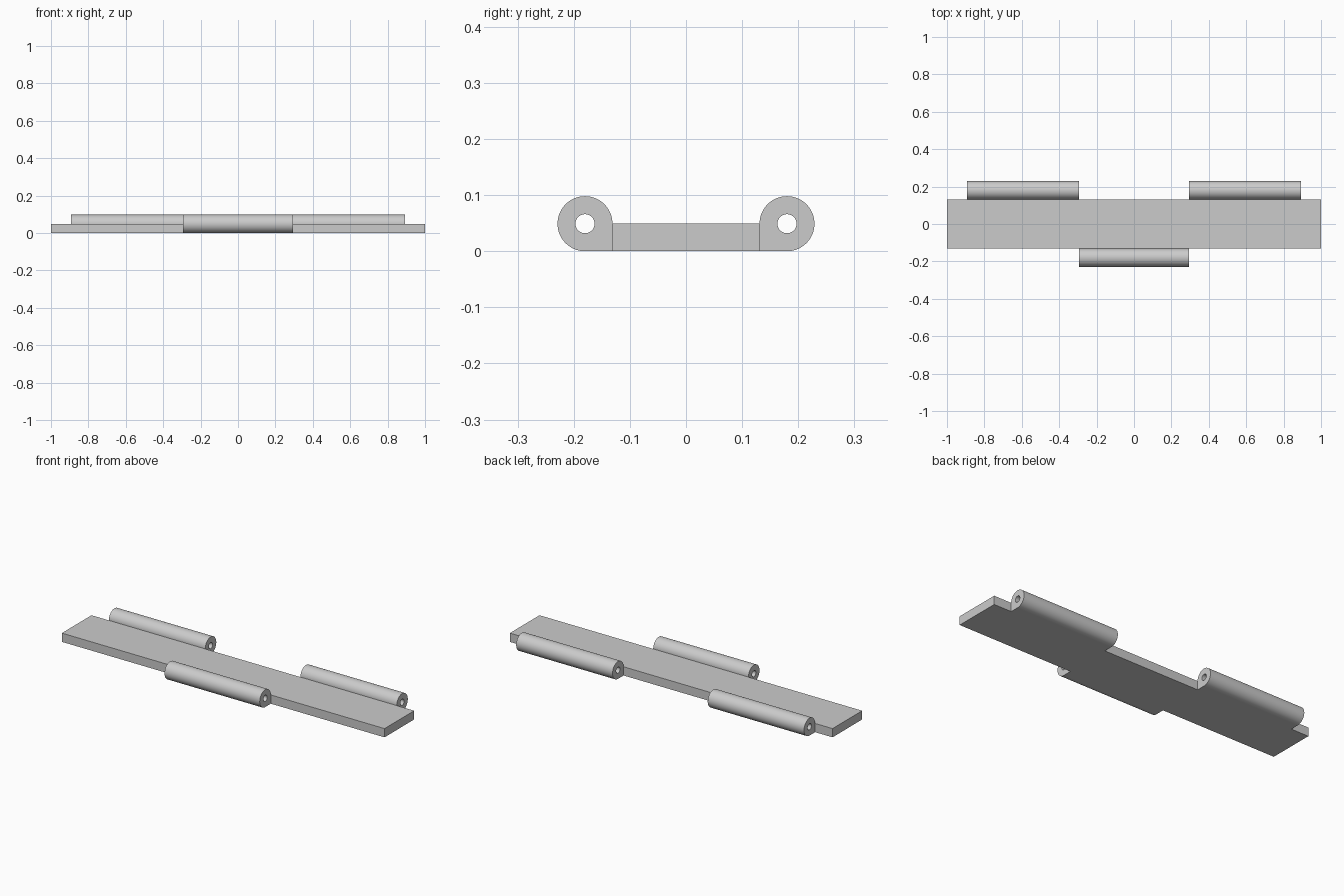
import bpy, bmesh
from math import cos, sin, pi, radians

cube = bpy.data.objects.get("Cube")
if cube:
    bpy.data.objects.remove(cube, do_unlink=True)

R = 0.049           # barrel radius, also the plate thickness
HOLE = 0.017        # pin hole radius
EDGE = 0.131        # half width of the plate
SEGMENTS = 64

grey = bpy.data.materials.new("light_grey")
grey.use_nodes = True
colour = (0.6, 0.6, 0.6, 1)
grey.diffuse_color = colour
grey.node_tree.nodes["Principled BSDF"].inputs["Base Color"].default_value = colour


def finish(name, bm):
    bmesh.ops.recalc_face_normals(bm, faces=bm.faces)
    mesh = bpy.data.meshes.new(name)
    bm.to_mesh(mesh)
    bm.free()
    mesh.materials.append(grey)
    mesh.shade_smooth()
    mesh.set_sharp_from_angle(angle=radians(30))
    obj = bpy.data.objects.new(name, mesh)
    bpy.context.collection.objects.link(obj)
    return obj


def knuckle(name, x0, x1, side):
    """Barrel with a pin hole and a square foot against the plate edge."""
    bm = bmesh.new()
    centre = EDGE + R
    rings = []
    for x in (x0, x1):
        outer, inner = [], []
        for i in range(SEGMENTS):
            a = 2 * pi * i / SEGMENTS
            # angle zero points away from the plate; the lower inner quarter is square
            c, s = cos(a), sin(a)
            reach = R
            if c < 0 and s < 0:
                reach = R / max(abs(c), abs(s))
            outer.append(bm.verts.new((x, side * (centre + reach * c), R + reach * s)))
            inner.append(bm.verts.new((x, side * (centre + HOLE * c), R + HOLE * s)))
        rings.append((outer, inner))
    (o0, i0), (o1, i1) = rings
    for a, b in ((o0, o1), (o1, i1), (i1, i0), (i0, o0)):
        for k in range(SEGMENTS):
            n = (k + 1) % SEGMENTS
            bm.faces.new((a[k], a[n], b[n], b[k]))
    return finish(name, bm)


# Flat plate
bm = bmesh.new()
bmesh.ops.create_cube(bm, size=1)
for v in bm.verts:
    v.co = (v.co.x * 2, v.co.y * 2 * EDGE, (v.co.z + 0.5) * R)
finish("hinge_plate", bm)

# One knuckle in front, two behind
knuckle("front_knuckle", -0.295, 0.295, -1)
knuckle("back_left_knuckle", 0.295, 0.892, 1)
knuckle("back_right_knuckle", -0.892, -0.295, 1)
